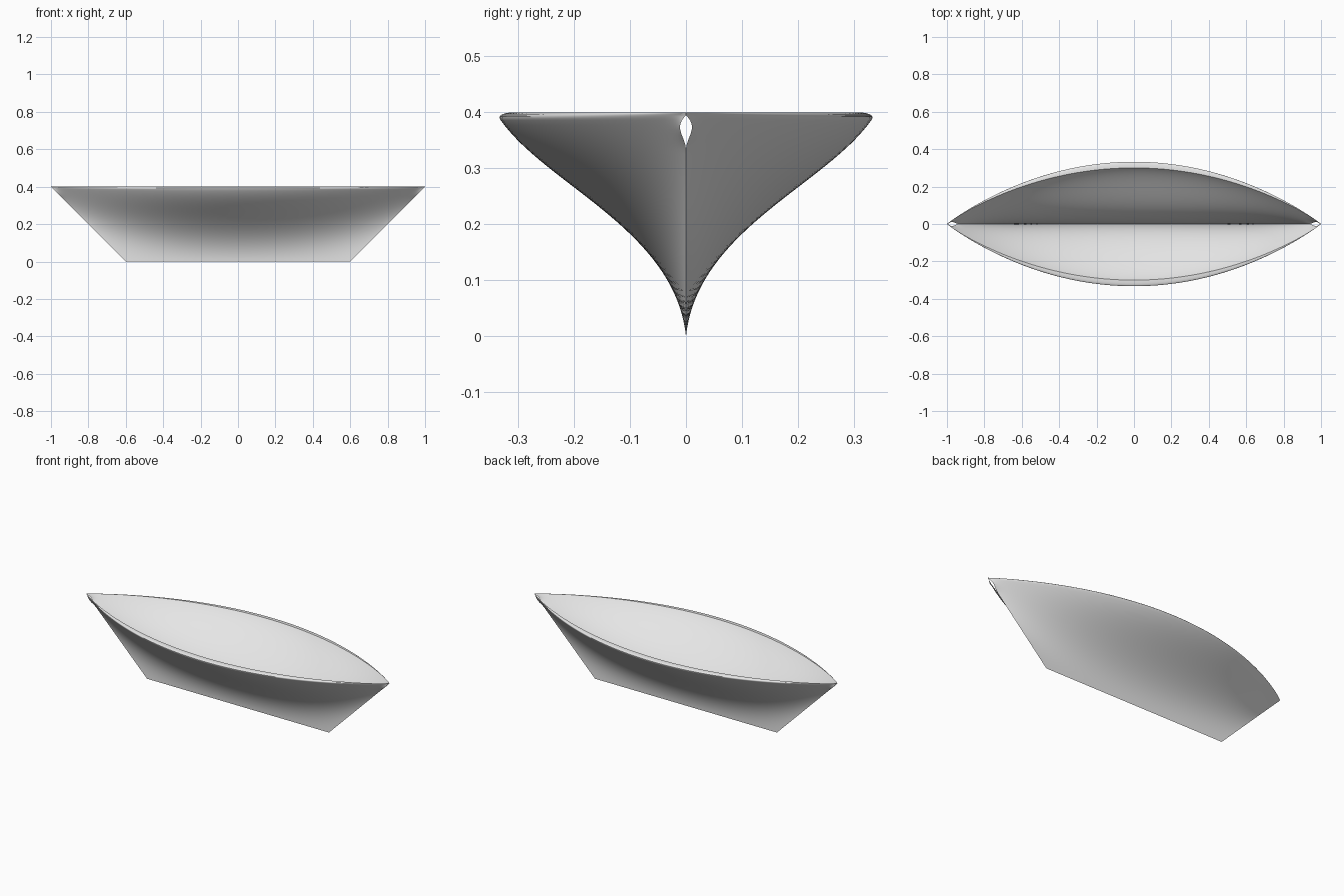
import bpy
import bmesh
import math
from mathutils import Vector
from mathutils.geometry import interpolate_bezier

cube = bpy.data.objects.get("Cube")
if cube:
    bpy.data.objects.remove(cube, do_unlink=True)

RIM_Z = 0.4
STATIONS = 80

# Flat grey paint
paint = bpy.data.materials.new("light grey")
paint.use_nodes = True
grey = (0.8, 0.8, 0.8, 1)
paint.diffuse_color = grey
paint.node_tree.nodes["Principled BSDF"].inputs["Base Color"].default_value = grey


def bezier(points, count):
    return interpolate_bezier(*[Vector(p) for p in points], count)


def end_slit(z):
    """Half width of the teardrop opening at the top of each stem."""
    s = (z - 0.335) / 0.06
    return 0.011 * math.sin(math.pi * s ** 1.6) if 0 < s < 1 else 0


def place(u, p):
    """Hull point for station u and midship section point p (y, z)."""
    # Fine ends low down, full ends at the rim
    fullness = max(1 - u * u, 0) ** (1.25 - 0.33 * p.y / RIM_Z)
    return (u * (0.6 + p.y), p.x * fullness + end_slit(p.y) * u ** 60, p.y)


# Midship half section: outer skin up, rounded rim, inner skin down
outer = bezier([(0, 0), (0.02, 0.19), (0.25, 0.27), (0.331, 0.386)], 40)
rim = bezier([(0.331, 0.386), (0.338, 0.396), (0.325, 0.4), (0.3, RIM_Z)], 9)
inner = bezier([(0.3, RIM_Z), (0.22, 0.29), (0.015, 0.21), (0, 0.02)], 40)
section = outer + rim[1:] + inner[1:]

# Hull half swept between the raked stems
bm = bmesh.new()
rows = []
for j in range(STATIONS + 1):
    u = math.sin(math.pi * (j / STATIONS - 0.5))
    rows.append([bm.verts.new(place(u, p)) for p in section])
for a, b in zip(rows, rows[1:]):
    for i in range(len(section) - 1):
        bm.faces.new((a[i], a[i + 1], b[i + 1], b[i]))
bmesh.ops.dissolve_degenerate(bm, dist=1e-6, edges=bm.edges)
mesh = bpy.data.meshes.new("boat_hull")
bm.to_mesh(mesh)
bm.free()
mesh.materials.append(paint)

hull = bpy.data.objects.new("boat_hull", mesh)
bpy.context.collection.objects.link(hull)
bpy.ops.object.select_all(action="DESELECT")
hull.select_set(True)
bpy.context.view_layer.objects.active = hull

# Second half, joined along the keel and stems
mirror = hull.modifiers.new("other_side", "MIRROR")
mirror.use_axis = (False, True, False)
mirror.merge_threshold = 0.0001
bpy.ops.object.modifier_apply(modifier=mirror.name)
bpy.ops.object.shade_smooth_by_angle(angle=math.radians(30))
